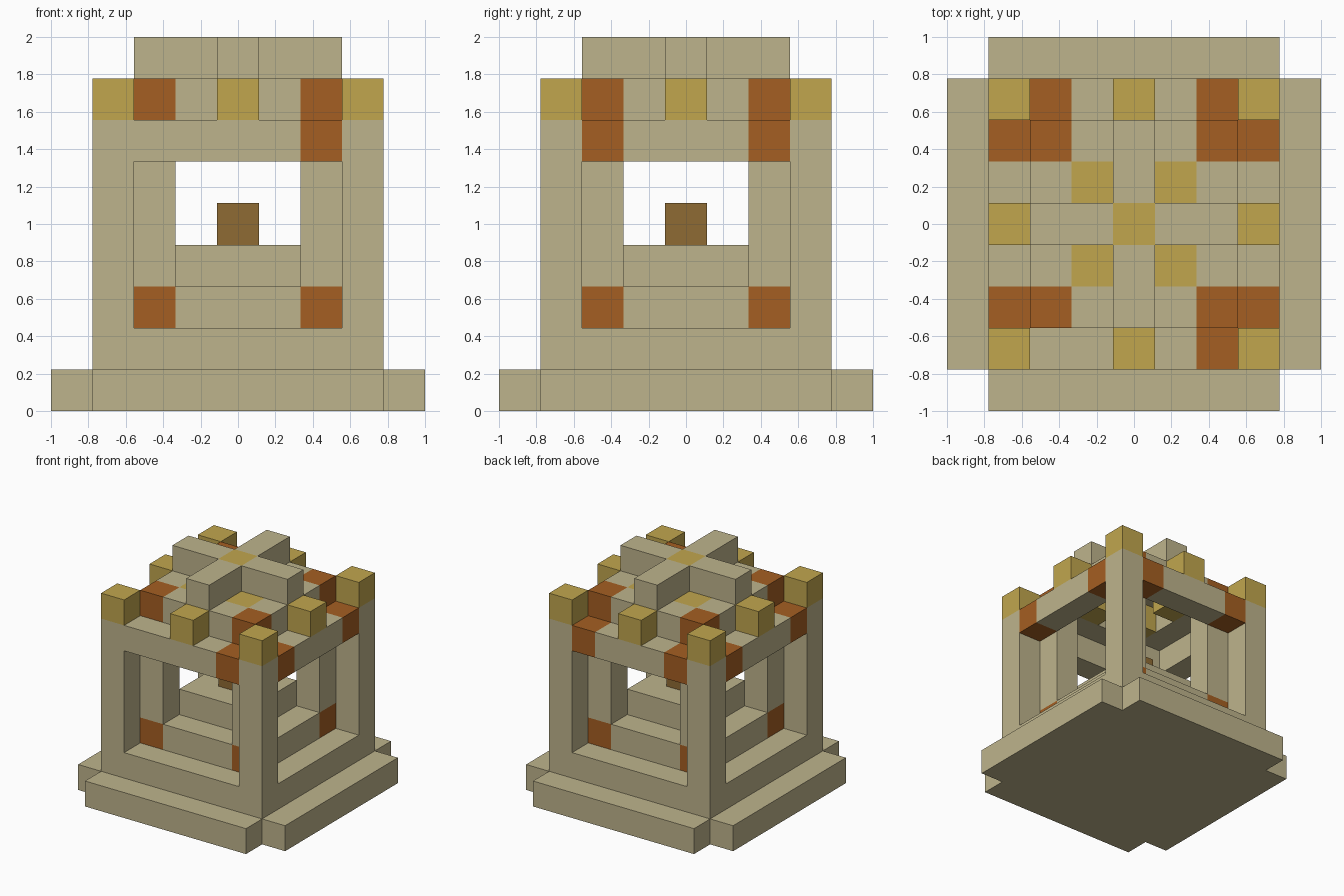
import bpy, bmesh
from itertools import product
from mathutils import Vector

cube = bpy.data.objects.get("Cube")
if cube:
    bpy.data.objects.remove(cube, do_unlink=True)

U = 2 / 9  # edge length of one block


def material(name, rgb):
    m = bpy.data.materials.new(name)
    m.use_nodes = True
    color = (*rgb, 1)
    m.diffuse_color = color
    m.node_tree.nodes["Principled BSDF"].inputs["Base Color"].default_value = color
    return m


SAND, ORANGE, GOLD, BROWN = range(4)
MATERIALS = [
    material("sandstone", (0.515, 0.456, 0.262)),
    material("burnt_orange", (0.376, 0.114, 0.016)),
    material("gold", (0.533, 0.381, 0.076)),
    material("brown", (0.275, 0.147, 0.034)),
]
AXES = [Vector(s * c for c in a) for a in ((1, 0, 0), (0, 1, 0), (0, 0, 1)) for s in (1, -1)]


def blocks(name, cells, color=lambda x, y, z: SAND):
    """Join unit blocks into one part, keeping only its outer faces."""
    cells = set(cells)
    bm = bmesh.new()
    for cell in cells:
        centre = Vector(cell) + Vector((0, 0, 0.5))
        for n in AXES:
            if tuple(int(a + b) for a, b in zip(cell, n)) in cells:
                continue
            u = Vector((n.y, n.z, n.x))
            v = n.cross(u)
            corners = [u + v, v - u, -u - v, u - v]
            face = bm.faces.new([bm.verts.new((centre + (n + c) / 2) * U) for c in corners])
            face.material_index = color(*cell)
    bmesh.ops.remove_doubles(bm, verts=bm.verts, dist=0.001)
    bmesh.ops.dissolve_limit(bm, angle_limit=0.01, verts=bm.verts, edges=bm.edges,
                             delimit={'MATERIAL'})
    mesh = bpy.data.meshes.new(name)
    bm.to_mesh(mesh)
    bm.free()
    for m in MATERIALS:
        mesh.materials.append(m)
    ob = bpy.data.objects.new(name, mesh)
    bpy.context.collection.objects.link(ob)


def square(r, z):
    return [(x, y, z) for x, y in product(range(-r, r + 1), repeat=2)]


def corner(x, y, r):
    return abs(x) == abs(y) == r


def orange_corners(x, y, z):
    if corner(x, y, 2):
        return ORANGE
    return GOLD if z == 7 and corner(x, y, 1) else SAND


# Stepped base
blocks("base_slab", [c for c in square(4, 0) if not corner(*c[:2], 4)])
blocks("plinth", square(3, 1))
blocks("inner_step", square(2, 2), orange_corners)
blocks("pedestal", square(1, 3))
blocks("centre_block", [(0, 0, 4)], lambda *c: BROWN)

# Outer posts with gold caps, and slimmer inner posts
for sx, sy in product((-1, 1), repeat=2):
    side = ("left" if sx > 0 else "right") + ("_back" if sy > 0 else "_front")
    blocks("outer_post_" + side, [(3 * sx, 3 * sy, z) for z in range(2, 8)],
           lambda x, y, z: GOLD if z == 7 else SAND)
    blocks("inner_post_" + side, [(2 * sx, 2 * sy, z) for z in range(3, 7)])


# Beams between the outer posts; one front end is left plain
def beam_color(x, y, z):
    plain = (x, y) == (-2, -3)
    return ORANGE if min(abs(x), abs(y)) == 2 and not plain else SAND


blocks("top_beams", [c for c in square(3, 6)
                     if max(abs(c[0]), abs(c[1])) == 3 and not corner(*c[:2], 3)], beam_color)

# Gold blocks at the middle of each beam
for name, x, y in (("front", 0, -3), ("back", 0, 3), ("left", 3, 0), ("right", -3, 0)):
    blocks("beam_cap_" + name, [(x, y, 7)], lambda *c: GOLD)

# Roof, hollow beneath the raised cross
blocks("roof", [c for c in square(2, 7) if abs(c[0]) + abs(c[1]) > 1], orange_corners)
blocks("roof_cross", [c for c in square(2, 8) if c[0] * c[1] == 0],
       lambda x, y, z: GOLD if x == y == 0 else SAND)
